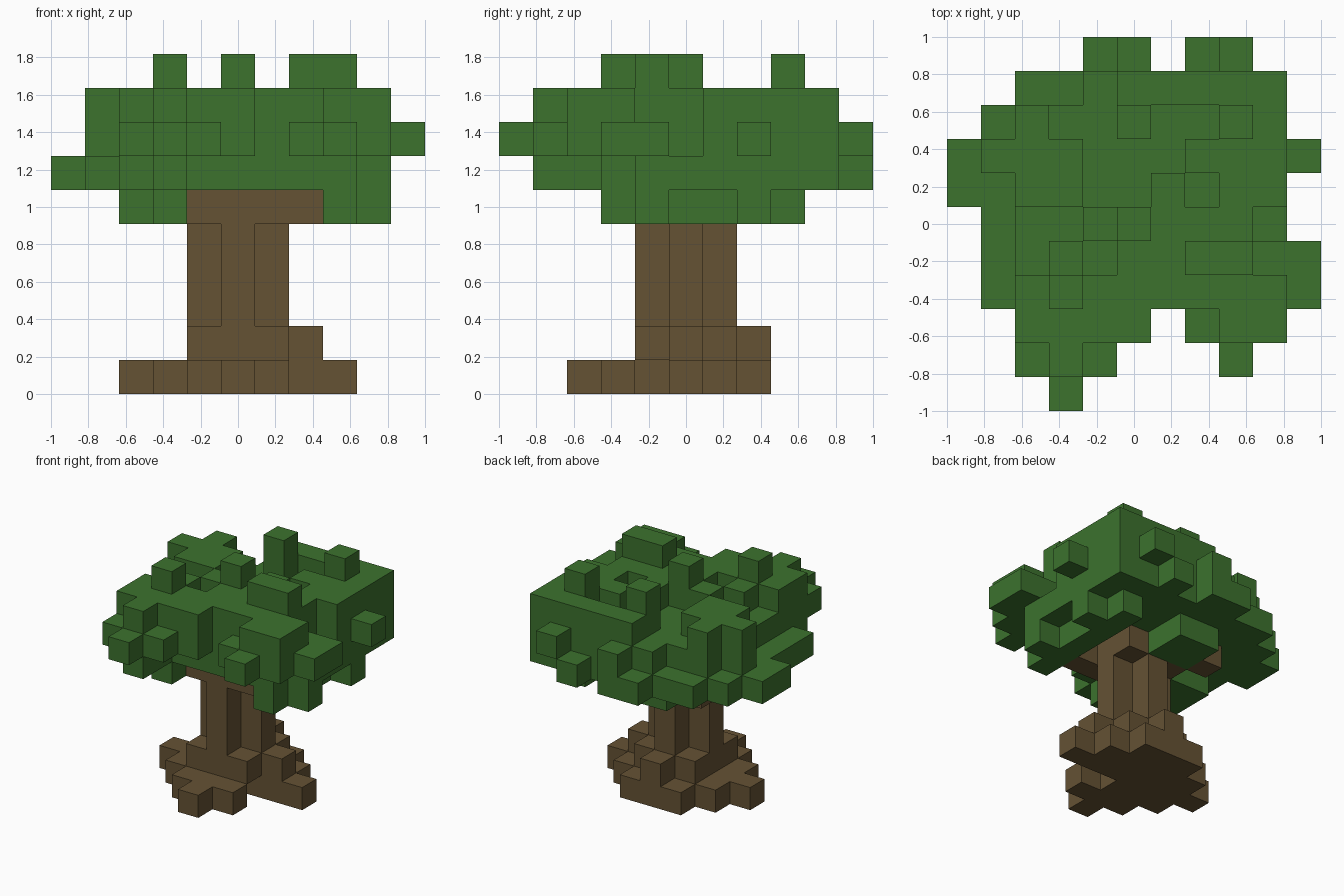
import bpy
import bmesh
from mathutils import Vector

cube = bpy.data.objects.get("Cube")
if cube:
    bpy.data.objects.remove(cube, do_unlink=True)

CELL = 2 / 11
HALF = 5.5

# Floor plans of the blocks, drawn back row first: (first row, plan)
roots_low = (7, """
....###....
...#####...
..#######..
...###.....
....###....
.....#.....""")
roots_high = (7, """
.....#.....
....###....
....####...
....###....""")
trunk_plan = (6, """
.....#.....
....###....
.....#.....""")
branches = (7, """
...#.......
....###....
....###....
....####...""")
leaf_hanging = (8, """
....##..#..
....##..##.
........#..
..##....#..
..##....##.
...#....#..""")
leaf_lower = (10, """
....##.#...
..########.
.#########.
##########.
##########.
.#########.
.#########.
.########..
..##.......
...#.......""")
leaf_middle = (10, """
.....#..#..
....######.
..########.
.##########
..########.
..#######..
..#########
..#########
..####.###.
..###...#..
...#.......""")
leaf_upper = (9, """
.....#####.
..#..#..##.
.###...###.
..##..#.##.
....#####..
...#.####..
..########.
..####..##.
...#.......""")
leaf_tips = (8, """
.....#..#..
...........
...........
.....#.....
.......##..
...#.......""")


def cells(plan, level):
    """Grid cells filled by a floor plan at one level."""
    first, text = plan
    return {(x, first - r, level)
            for r, row in enumerate(text.split())
            for x, mark in enumerate(row) if mark == "#"}


def stack(plans, base):
    out = set()
    for n, plan in enumerate(plans):
        out |= cells(plan, base + n)
    return out


def material(name, color):
    mat = bpy.data.materials.new(name)
    mat.use_nodes = True
    mat.diffuse_color = color
    mat.node_tree.nodes["Principled BSDF"].inputs["Base Color"].default_value = color
    return mat


def build(name, filled, solid, mat):
    """Mesh the cell sides that do not touch another block."""
    bm = bmesh.new()
    for c in filled:
        for axis in range(3):
            for side in (0, 1):
                near = list(c)
                near[axis] += 2 * side - 1
                if tuple(near) in solid:
                    continue
                u, v = (axis + 1) % 3, (axis + 2) % 3
                loop = [(0, 0), (1, 0), (1, 1), (0, 1)]
                if not side:
                    loop.reverse()
                verts = []
                for a, b in loop:
                    p = Vector(c)
                    p[axis] += side
                    p[u] += a
                    p[v] += b
                    p -= Vector((HALF, HALF, 0))
                    verts.append(bm.verts.new(p * CELL))
                bm.faces.new(verts)
    bmesh.ops.remove_doubles(bm, verts=bm.verts[:], dist=0.001)
    mesh = bpy.data.meshes.new(name)
    bm.to_mesh(mesh)
    bm.free()
    mesh.materials.append(mat)
    obj = bpy.data.objects.new(name, mesh)
    bpy.context.collection.objects.link(obj)
    return obj


bark = material("bark brown", (0.130, 0.084, 0.034, 1))
leaf = material("leaf green", (0.045, 0.168, 0.027, 1))

# Parts from the ground up
parts = {
    "roots": (stack([roots_low, roots_high], 0), bark),
    "trunk": (stack([trunk_plan] * 3, 2), bark),
    "branches": (cells(branches, 5), bark),
    "canopy": (stack([leaf_hanging, leaf_lower, leaf_middle,
                      leaf_upper, leaf_tips], 5), leaf),
}
parts["canopy"] = (parts["canopy"][0] - parts["branches"][0], leaf)
everything = set().union(*(filled for filled, _ in parts.values()))
for name, (filled, mat) in parts.items():
    build(name, filled, everything, mat)
